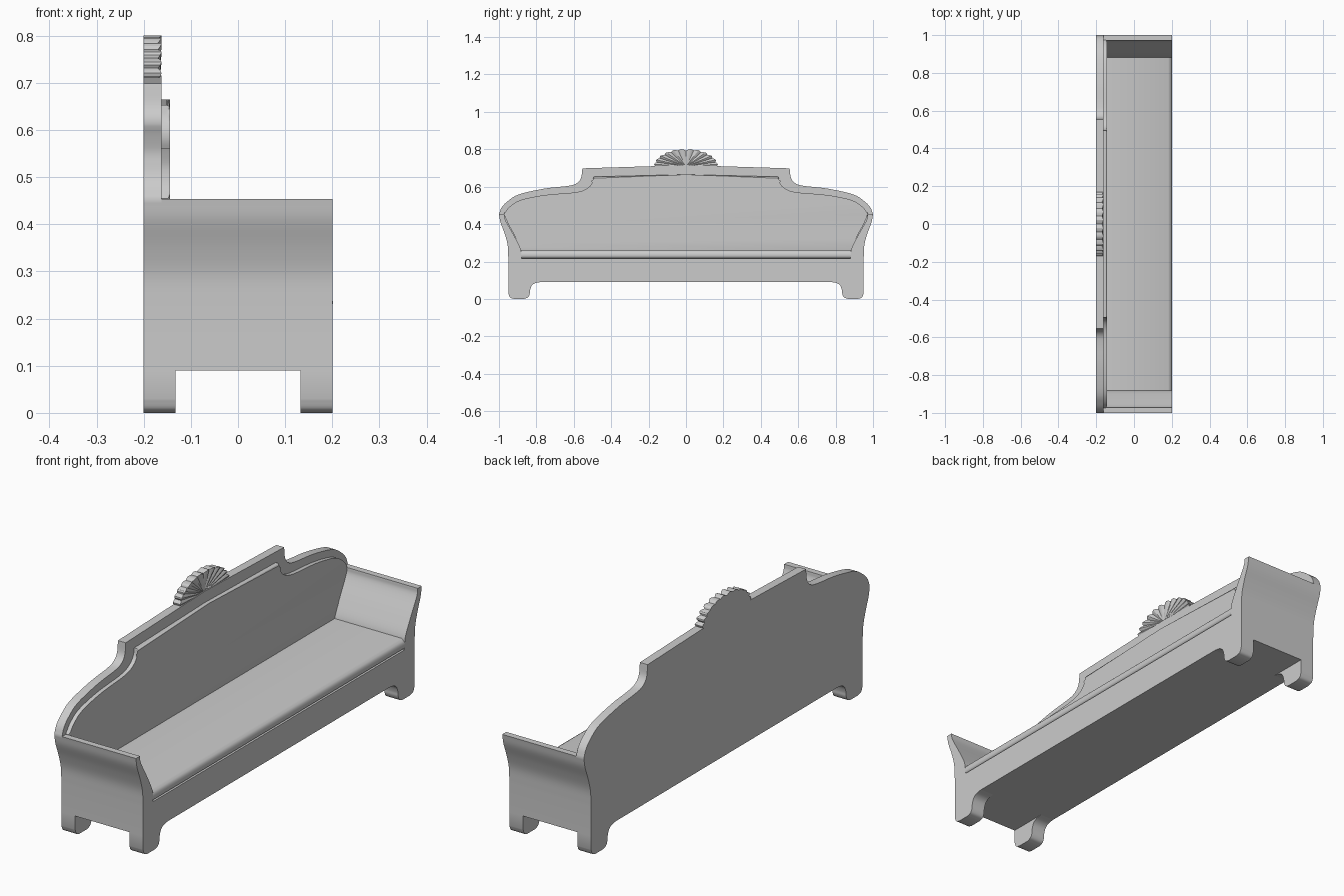
import bpy, bmesh, math
from mathutils import Vector

if "Cube" in bpy.data.objects:
    bpy.data.objects.remove(bpy.data.objects["Cube"])

BACK, FRONT = -0.2, 0.2
BOARD = -0.162          # front face of the back board


def finish(bm, name, angle=35):
    bmesh.ops.recalc_face_normals(bm, faces=bm.faces[:])
    me = bpy.data.meshes.new(name)
    bm.to_mesh(me)
    bm.free()
    ob = bpy.data.objects.new(name, me)
    bpy.context.collection.objects.link(ob)
    bpy.ops.object.select_all(action='DESELECT')
    ob.select_set(True)
    bpy.context.view_layer.objects.active = ob
    bpy.ops.object.shade_smooth_by_angle(angle=math.radians(angle))
    return ob


def curve(pts, n=5):
    """Catmull-Rom curve through the points."""
    p = [Vector(q) for q in pts]
    p = [2 * p[0] - p[1]] + p + [2 * p[-1] - p[-2]]
    out = []
    for i in range(1, len(p) - 2):
        a, b, c, d = p[i - 1:i + 3]
        for k in range(n):
            t = k / n
            out.append(tuple(0.5 * (2 * b + (c - a) * t + (2 * a - 5 * b + 4 * c - d) * t * t
                                    + (3 * b - a - 3 * c + d) * t ** 3)))
    return out + [tuple(pts[-1])]


def mirrored(half):
    """Close a right-hand outline with its left-hand reflection."""
    return half + [(-y, z) for y, z in reversed(half) if abs(y) > 1e-6]


def prism(name, outline, x0, x1, bevel=0):
    """Extrude a (y, z) outline from x0 to x1, optionally rounding the front rim."""
    bm = bmesh.new()
    a = [bm.verts.new((x0, y, z)) for y, z in outline]
    b = [bm.verts.new((x1, y, z)) for y, z in outline]
    bm.faces.new(a)
    rim = bm.faces.new(b)
    n = len(a)
    for i in range(n):
        j = (i + 1) % n
        bm.faces.new((a[i], a[j], b[j], b[i]))
    if bevel:
        bmesh.ops.bevel(bm, geom=list(rim.edges), offset=bevel, segments=3,
                        profile=0.5, affect='EDGES', clamp_overlap=True)
    return finish(bm, name)


# shared curves of the silhouette (right-hand half)
flare = curve([(0.95, 0.22), (0.954, 0.29), (0.97, 0.35), (0.992, 0.41), (1.0, 0.453)])
shoulder = curve([(1.0, 0.453), (0.985, 0.49), (0.95, 0.525), (0.89, 0.56), (0.755, 0.59),
                  (0.64, 0.603), (0.59, 0.615), (0.562, 0.645), (0.554, 0.698)])

# back board
prism("back_board", mirrored([(0, 0.09), (0.95, 0.09)] + flare + shoulder[1:] + [(0, 0.715)]),
      BACK, BOARD)

# raised back panel
panel_side = curve([(0.885, 0.25), (0.91, 0.325), (0.95, 0.40), (0.974, 0.455)], 3)
panel_top = curve([(0.974, 0.455), (0.94, 0.495), (0.88, 0.53), (0.75, 0.556), (0.59, 0.57),
                   (0.53, 0.59), (0.502, 0.62), (0.495, 0.653)], 4)
prism("back_panel", mirrored([(0, 0.25)] + panel_side + panel_top[1:] + [(0, 0.665)]),
      BOARD - 0.005, -0.144, bevel=0.008)

# flared arms
inner = curve([(0.972, 0.453), (0.965, 0.42), (0.92, 0.34), (0.885, 0.27), (0.88, 0.22)])
arm = [(0.88, 0.09), (0.95, 0.09)] + flare + inner
# bracket feet
foot = (curve([(0.775, 0.09), (0.805, 0.085), (0.825, 0.07), (0.834, 0.045), (0.836, 0.025),
               (0.845, 0.008), (0.865, 0)])
        + curve([(0.92, 0), (0.94, 0.008), (0.95, 0.03)]) + [(0.95, 0.09)])
for side, s in (("right", 1), ("left", -1)):
    prism(side + "_arm", [(s * y, z) for y, z in arm], BOARD, FRONT)
    for pos, x0, x1 in (("front", 0.133, FRONT), ("back", BACK, -0.133)):
        prism(f"{pos}_{side}_foot", [(s * y, z) for y, z in foot], x0, x1)

# base box below the seat
prism("seat_base", mirrored([(0.88, 0.09), (0.88, 0.216)]), BOARD, FRONT)

# seat board with a rounded nose
nose = curve([(0.19, 0.216), (0.199, 0.224), (0.201, 0.237), (0.196, 0.252), (0.182, 0.262)], 3)
bm = bmesh.new()
ring = [bm.verts.new((x, -0.882, z)) for x, z in [(BOARD, 0.262), (BOARD, 0.216)] + nose]
face = bm.faces.new(ring)
ext = bmesh.ops.extrude_face_region(bm, geom=[face], use_keep_orig=True)
bmesh.ops.translate(bm, vec=(0, 1.764, 0),
                    verts=[v for v in ext["geom"] if isinstance(v, bmesh.types.BMVert)])
finish(bm, "seat")

# fluted shell crest: radial lobes around a hub
LOBES, SUB = 12, 4
bm = bmesh.new()
hub_f = bm.verts.new((BOARD - 0.004, 0, 0.708))
hub_b = bm.verts.new((BACK, 0, 0.708))
front, back = [], []
for i in range(LOBES * SUB + 1):
    t = math.pi * i / (LOBES * SUB)
    bulge = abs(math.sin(math.pi * i / SUB))
    r = 0.94 + 0.06 * bulge - 0.05 * max(0, 1 - abs(t - math.pi / 2) / 0.15)
    y, z = 0.172 * r * math.cos(t), 0.708 + 0.094 * r * math.sin(t)
    front.append(bm.verts.new((BOARD - 0.008 * (1 - bulge), y, z)))
    back.append(bm.verts.new((BACK, y, z)))
for i in range(LOBES * SUB):
    bm.faces.new((hub_f, front[i], front[i + 1]))
    bm.faces.new((hub_b, back[i + 1], back[i]))
    bm.faces.new((front[i], back[i], back[i + 1], front[i + 1]))
bm.faces.new((hub_f, hub_b, back[0], front[0]))
bm.faces.new((hub_b, hub_f, front[-1], back[-1]))
finish(bm, "shell_crest", 25)
